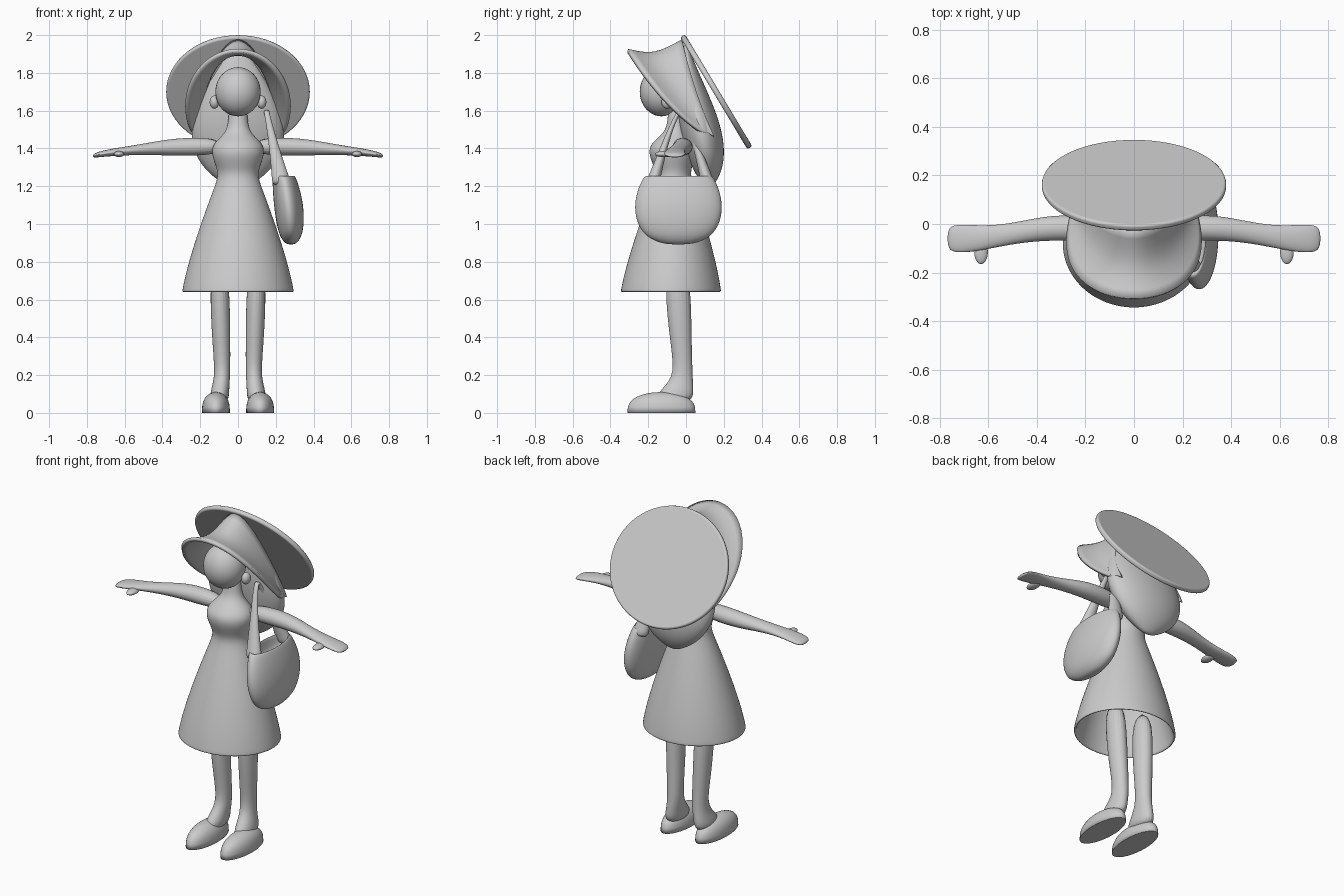
import bpy, bmesh, math
from mathutils import Matrix, Vector

cube = bpy.data.objects.get("Cube")
if cube:
    bpy.data.objects.remove(cube)

grey = (0.6, 0.6, 0.6, 1)
clay = bpy.data.materials.new("light_grey")
clay.use_nodes = True
clay.diffuse_color = grey
clay.node_tree.nodes["Principled BSDF"].inputs["Base Color"].default_value = grey


def steps(count, start=0, end=1):
    """Evenly spaced values from start to end."""
    return [start + (end - start) * i / count for i in range(count + 1)]


def mix(a, b, factor):
    return a + (b - a) * factor


def finish(name, bm, subdivisions=0):
    """Turn a bmesh into a smooth shaded object."""
    bmesh.ops.recalc_face_normals(bm, faces=bm.faces)
    for face in bm.faces:
        face.smooth = True
    mesh = bpy.data.meshes.new(name)
    bm.to_mesh(mesh)
    bm.free()
    mesh.materials.append(clay)
    part = bpy.data.objects.new(name, mesh)
    bpy.context.collection.objects.link(part)
    if subdivisions:
        smooth = part.modifiers.new("smooth", "SUBSURF")
        smooth.levels = smooth.render_levels = subdivisions
    return part


def skin(name, rows, closed=True, subdivisions=2):
    """Bridge rows of points; closed rows are also capped at both ends."""
    bm = bmesh.new()
    rows = [[bm.verts.new(point) for point in row] for row in rows]
    for lower, upper in zip(rows, rows[1:]):
        for i in range(0 if closed else 1, len(lower)):
            bm.faces.new((lower[i - 1], lower[i], upper[i], upper[i - 1]))
    if closed:
        bm.faces.new(rows[0])
        bm.faces.new(rows[-1])
    return finish(name, bm, subdivisions)


def ring(centre, first, second, count=20):
    """Ellipse spanned by two half axes."""
    turns = [math.tau * i / count for i in range(count)]
    return [Vector(centre) + Vector(first) * math.cos(a) + Vector(second) * math.sin(a)
            for a in turns]


def level_ring(x, y, z, width, depth):
    return ring((x, y, z), (width, 0, 0), (0, depth, 0))


def ellipsoid(name, centre, radii, flat_base=False):
    bm = bmesh.new()
    bmesh.ops.create_uvsphere(bm, u_segments=32, v_segments=20, radius=1)
    for vert in bm.verts:
        if flat_base:
            vert.co.z = max(vert.co.z, 0) ** 0.7
        vert.co = Vector(centre) + Matrix.Diagonal(radii) @ vert.co
    return finish(name, bm)


# Dress: inside wall of the hollow skirt, its outside, then bust, shoulders and neck
def skirt_ring(rise, inset):
    taper = rise ** 1.25
    return level_ring(0, mix(-0.08, -0.065, rise), mix(0.64, 1.25, rise),
                      mix(0.3, 0.105, taper) - inset, mix(0.27, 0.09, taper) - inset)


inside = [skirt_ring(rise, 0.015) for rise in (0.7, 0.4, 0.03, 0)]
outside = [skirt_ring(rise, 0) for rise in [0, 0.03] + steps(6, 0.15, 1)]
bodice = [(1.3, 0.115), (1.36, 0.14), (1.42, 0.14), (1.47, 0.08), (1.52, 0.05), (1.65, 0.05)]
chest = [level_ring(0, -0.04 - width / 4, z, width, width * 0.87) for z, width in bodice]
skin("dress_and_neck", inside + outside + chest)

# Face and long hair, which leans back as it falls
ellipsoid("face", (0, -0.13, 1.7), (0.12, 0.115, 0.13))
hair_rows = []
for rise in steps(14, 0.01, 0.98):
    swell = math.sin(math.pi * rise ** 0.7)
    lean = rise * rise * (3 - 2 * rise)
    hair_rows.append(level_ring(0, mix(0.12, 0, lean), mix(1.18, 1.98, rise),
                                swell / 4, swell * 0.11))
skin("hair", hair_rows)


# Flaring bonnet brim: three arches, from the front edge back to the crown
def arch(width, height, front, back, pinch):
    points = []
    for t in steps(20, -1, 1):
        angle = t * math.radians(120)
        narrow = mix(pinch, 1, t * t)
        points.append((width * narrow * math.sin(angle), mix(front, back, t * t),
                       1.62 + height * math.cos(angle)))
    return points


brim = skin("bonnet_brim", [arch(0.275, 0.3, -0.31, 0.1, 1),
                            arch(0.25, 0.265, -0.17, 0.12, 0.65),
                            arch(0.25, 0.35, -0.02, 0.16, 0.55)], closed=False)
shell = brim.modifiers.new("thickness", "SOLIDIFY")
shell.thickness = 0.02
shell.offset = 0

# Large tilted disc behind the head
bm = bmesh.new()
bmesh.ops.create_cone(bm, cap_ends=True, segments=64, radius1=0.38, radius2=0.38, depth=0.03)
bmesh.ops.scale(bm, vec=(1, 0.91, 1), verts=bm.verts)
disc = finish("hat_disc", bm)
disc.location = (0, 0.16, 1.7)
disc.rotation_euler.x = math.radians(-59)
rim = disc.modifiers.new("rounded_rim", "BEVEL")
rim.width = 0.012
rim.segments = 3
rim.harden_normals = True

# Limbs and ears: each limb station is position, two centres and two radii
arm = [(0.08, -0.03, 1.41, 0.05, 0.045), (0.3, -0.01, 1.41, 0.055, 0.05),
       (0.45, -0.03, 1.4, 0.045, 0.035), (0.56, -0.05, 1.39, 0.045, 0.025),
       (0.66, -0.06, 1.38, 0.055, 0.02), (0.73, -0.06, 1.37, 0.06, 0.016),
       (0.77, -0.06, 1.36, 0.045, 0.01)]
leg = [(0.05, 0.1, -0.07, 0.055, 0.11), (0.13, 0.095, -0.045, 0.048, 0.085),
       (0.2, 0.08, -0.01, 0.04, 0.045), (0.4, 0.09, -0.03, 0.05, 0.06),
       (0.8, 0.1, -0.05, 0.055, 0.075)]
for side, sign in (("left", 1), ("right", -1)):
    skin(side + "_arm_and_hand", [ring((sign * x, y, z), (0, depth, 0), (0, 0, height))
                                  for x, y, z, depth, height in arm])
    ellipsoid(side + "_thumb", (sign * 0.63, -0.115, 1.37), (0.028, 0.05, 0.016))
    skin(side + "_leg", [level_ring(sign * x, y, z, width, depth)
                         for z, x, y, width, depth in leg])
    ellipsoid(side + "_foot", (sign * 0.117, -0.13, 0), (0.074, 0.18, 0.11), flat_base=True)
    ellipsoid(side + "_ear", (sign * 0.125, -0.1, 1.645), (0.025, 0.03, 0.035))


# Shoulder bag, rounded below, with a sunken opening
def bag_ring(rise, z, scale):
    swell = scale * mix(1.08, 0.85, rise) * math.sin(math.pi * rise) ** 0.35
    return level_ring(mix(0.28, 0.22, rise * rise), -0.04, z, swell * 0.08, swell * 0.24)


bag_rows = [bag_ring(rise, mix(0.885, 1.26, rise / 0.8), 1) for rise in steps(10, 0.01, 0.8)]
bag_rows += [bag_ring(0.8, 1.25, 0.85), bag_ring(0.7, 1.15, 0.8)]
skin("bag", bag_rows)

# Strap looping over the shoulder, widening toward the bag
strap = []
for t in steps(24, -1, 1):
    fall = abs(t) ** 1.3
    strap.append((Vector((mix(0.15, 0.235, fall), mix(-0.03, 0.12, t), mix(1.6, 1.2, fall))),
                  mix(0.015, 0.055, t * t)))
strap_rows = []
for i, (centre, radius) in enumerate(strap):
    ahead = strap[min(i + 1, len(strap) - 1)][0] - strap[max(i - 1, 0)][0]
    sideways = Vector((1, 0, 0))
    across = ahead.cross(sideways).normalized()
    strap_rows.append(ring(centre, sideways * radius, across * radius * 0.7, 12))
skin("bag_strap", strap_rows, subdivisions=1)
